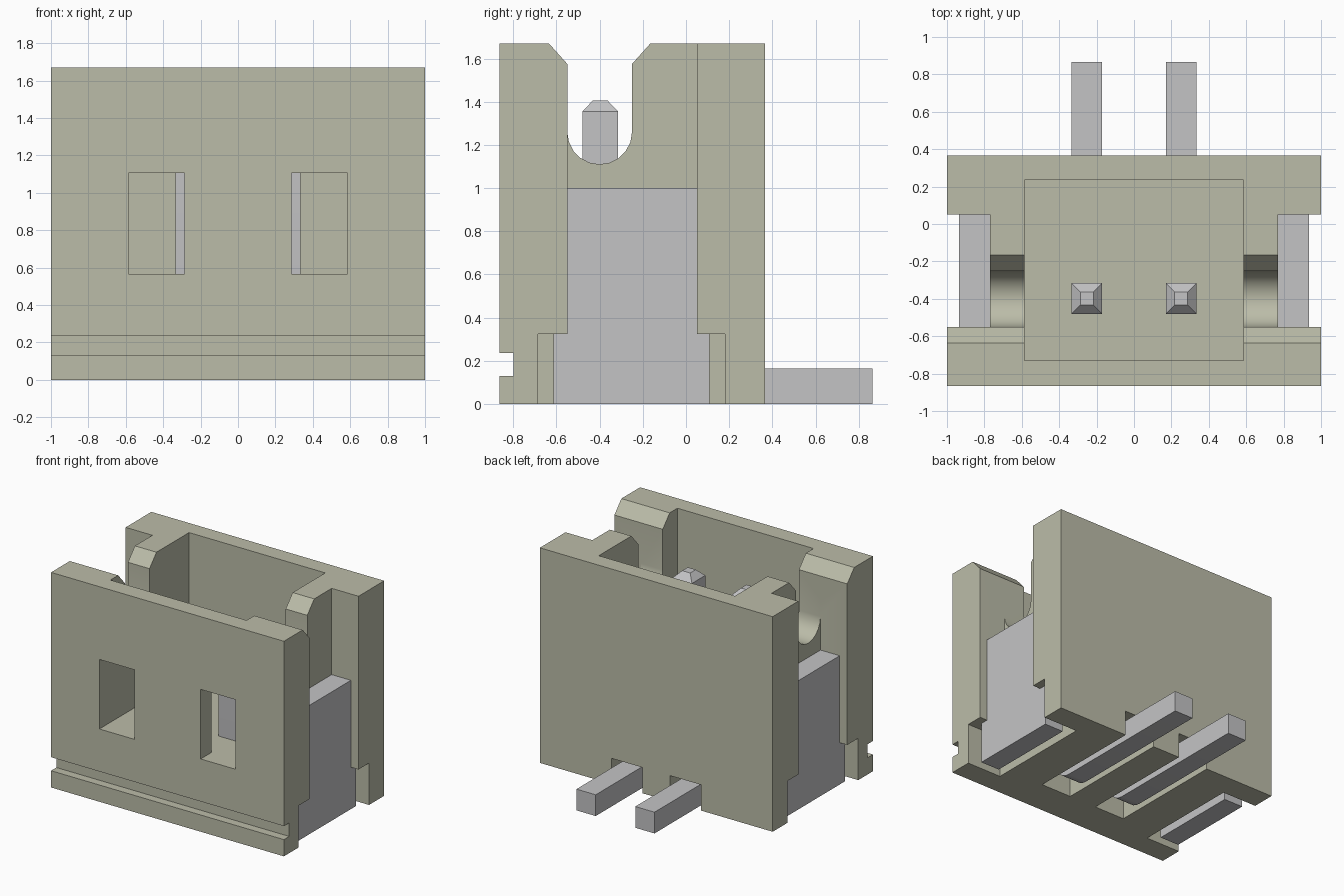
import bpy
import bmesh
import math

if "Cube" in bpy.data.objects:
    bpy.data.objects.remove(bpy.data.objects["Cube"], do_unlink=True)


def make_material(name, color):
    mat = bpy.data.materials.new(name)
    mat.use_nodes = True
    mat.diffuse_color = color
    mat.node_tree.nodes["Principled BSDF"].inputs["Base Color"].default_value = color
    return mat


beige = make_material("beige plastic", (0.50, 0.505, 0.395, 1))
metal = make_material("grey metal", (0.55, 0.55, 0.56, 1))


def prism(name, profile, x0, x1, mat):
    """Extrude a (y, z) profile along x."""
    bm = bmesh.new()
    face = bm.faces.new([bm.verts.new((x0, y, z)) for y, z in profile])
    ext = bmesh.ops.extrude_face_region(bm, geom=[face])["geom"]
    bmesh.ops.translate(bm, vec=(x1 - x0, 0, 0),
                        verts=[v for v in ext if isinstance(v, bmesh.types.BMVert)])
    bmesh.ops.recalc_face_normals(bm, faces=bm.faces)
    mesh = bpy.data.meshes.new(name)
    bm.to_mesh(mesh)
    bm.free()
    mesh.materials.append(mat)
    obj = bpy.data.objects.new(name, mesh)
    bpy.context.collection.objects.link(obj)
    return obj


def rect(y0, y1, z0, z1):
    return [(y0, z0), (y1, z0), (y1, z1), (y0, z1)]


def arc(cy, cz, r, start, end, steps):
    angles = [math.radians(start + (end - start) * i / steps) for i in range(steps + 1)]
    return [(cy + r * math.cos(a), cz + r * math.sin(a)) for a in angles]


def activate(obj):
    bpy.ops.object.select_all(action='DESELECT')
    obj.select_set(True)
    bpy.context.view_layer.objects.active = obj


def cut(obj, profile, x0, x1):
    cutter = prism("cutter", profile, x0, x1, beige)
    cutter.hide_render = True
    activate(obj)
    mod = obj.modifiers.new("cut", 'BOOLEAN')
    mod.operation = 'DIFFERENCE'
    mod.solver = 'EXACT'
    mod.object = cutter
    bpy.ops.object.modifier_apply(modifier=mod.name)
    bpy.data.objects.remove(cutter, do_unlink=True)


def cut_both(obj, profile, x0, x1):
    cut(obj, profile, x0, x1)
    cut(obj, profile, -x1, -x0)


# Housing block with the front groove in its profile
TOP = 1.67
housing = prism("housing", [
    (-0.865, 0), (0.365, 0), (0.365, TOP), (-0.865, TOP),
    (-0.865, 0.235), (-0.8, 0.235), (-0.8, 0.13), (-0.865, 0.13)], -1, 1, beige)

# Open cavity, side recesses, and the wider pocket at the foot of each recess
cut(housing, rect(-0.73, 0.235, 0.565, 2), -0.585, 0.585)
cut_both(housing, rect(-0.55, 0.05, -0.1, 2), 0.77, 1.1)
cut_both(housing, rect(-0.685, 0.18, -0.1, 0.325), 0.70, 1.1)

# Rounded notch with a chamfered mouth through both side walls
notch = arc(-0.4, 1.26, 0.15, 180, 360, 10) + [
    (-0.25, 1.575), (-0.165, TOP), (-0.165, 2), (-0.635, 2), (-0.635, TOP), (-0.55, 1.575)]
cut_both(housing, notch, 0.5, 1.1)

# Front windows and the pin slots under the floor
cut_both(housing, rect(-1, -0.7, 0.565, 1.105), 0.285, 0.585)
cut_both(housing, rect(-0.58, 0.5, -0.1, 0.2), 0.12, 0.385)
activate(housing)
bpy.ops.object.shade_smooth_by_angle(angle=math.radians(30))

# Bent pins with tapered tips, and stepped side plates
for side, s in (("left", 1), ("right", -1)):
    x0, x1 = sorted((s * 0.17, s * 0.335))
    path = [(-0.315, 1.355), (-0.48, 1.355)]
    path += arc(-0.34, 0.14, 0.14, 180, 270, 6)
    path += [(0.865, 0), (0.865, 0.165), (-0.315, 0.165)]
    pin = prism(side + "_pin", path, x0, x1, metal)
    bm = bmesh.new()
    bm.from_mesh(pin.data)
    tip = max(bm.faces, key=lambda f: f.calc_center_median().z)
    tip = bmesh.ops.extrude_discrete_faces(bm, faces=[tip])["faces"][0]
    center = tip.calc_center_median()
    for v in tip.verts:
        v.co = center + (v.co - center) * 0.42
        v.co.z += 0.05
    bm.to_mesh(pin.data)
    bm.free()
    activate(pin)
    bpy.ops.object.shade_smooth_by_angle(angle=math.radians(30))

    x0, x1 = sorted((s * 0.77, s * 0.935))
    prism(side + "_plate", [
        (-0.615, 0), (0.11, 0), (0.11, 0.325), (0.05, 0.325),
        (0.05, 1), (-0.55, 1), (-0.55, 0.325), (-0.615, 0.325)], x0, x1, metal)
